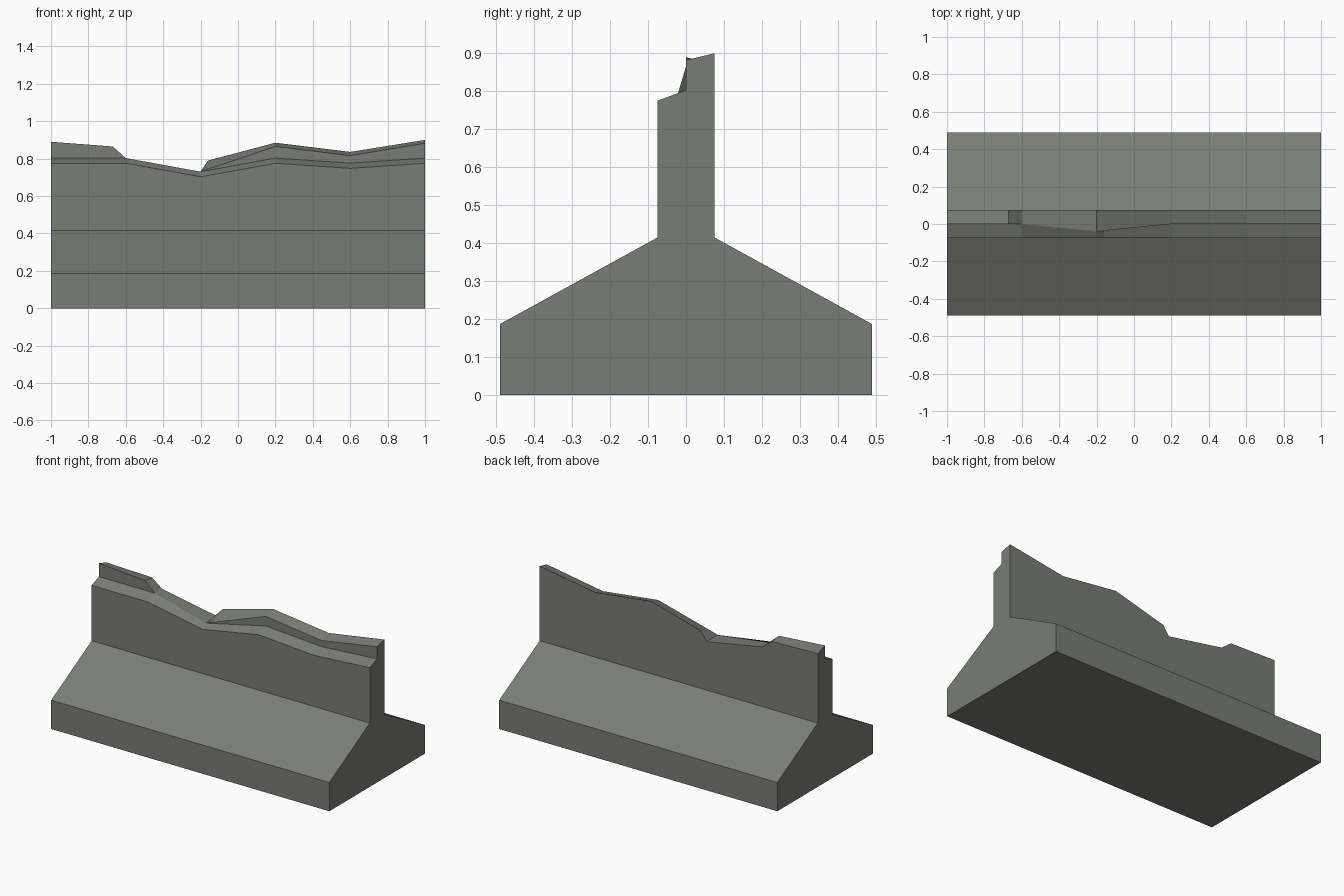
import bpy
import bmesh

if "Cube" in bpy.data.objects:
    bpy.data.objects.remove(bpy.data.objects["Cube"])

concrete = bpy.data.materials.new("weathered grey concrete")
concrete.diffuse_color = (0.195, 0.205, 0.18, 1)
concrete.use_nodes = True
concrete.node_tree.nodes["Principled BSDF"].inputs["Base Color"].default_value = concrete.diffuse_color

# Broken top line, one row per station:
# x, front edge z, ledge y, ledge z, upper edge y, upper edge z, back edge z
STATIONS = [
    (-1.00, 0.775, 0.0, 0.803, 0.0, 0.890, 0.867),
    (-0.67, 0.775, 0.0, 0.803, 0.0, 0.865, 0.857),
    (-0.60, 0.775, 0.0, 0.803, 0.0, 0.803, 0.803),
    (-0.20, 0.703, -0.04, 0.730, -0.04, 0.730, 0.730),
    (-0.16, 0.710, -0.036, 0.737, -0.036, 0.744, 0.790),
    (0.20, 0.775, 0.0, 0.803, 0.0, 0.865, 0.885),
    (0.60, 0.748, 0.0, 0.776, 0.0, 0.816, 0.836),
    (1.00, 0.775, 0.0, 0.803, 0.0, 0.882, 0.900),
]
FOOT, WALL, FOOT_Z, SLOPE_Z = 0.49, 0.075, 0.187, 0.415


def section(x, front, ly, lz, uy, uz, back):
    """Cross-section of footing, sloped shoulders and wall at one station."""
    pts = [(-FOOT, 0), (-FOOT, FOOT_Z), (-WALL, SLOPE_Z), (-WALL, front),
           (ly, lz), (uy, uz), (WALL, back),
           (WALL, SLOPE_Z), (FOOT, FOOT_Z), (FOOT, 0)]
    return [(x, y, z) for y, z in pts]


# Loft the sections into one closed barrier
bm = bmesh.new()
rings = [[bm.verts.new(p) for p in section(*s)] for s in STATIONS]
n = len(rings[0])
for a, b in zip(rings, rings[1:]):
    for i in range(n):
        j = (i + 1) % n
        bm.faces.new((a[i], a[j], b[j], b[i]))
bm.faces.new(rings[0])
bm.faces.new(rings[-1])

# Close the riser where the upper layer has crumbled away
bmesh.ops.remove_doubles(bm, verts=bm.verts, dist=0.002)
bmesh.ops.dissolve_limit(bm, angle_limit=0.002, verts=bm.verts, edges=bm.edges)
bmesh.ops.recalc_face_normals(bm, faces=bm.faces)

mesh = bpy.data.meshes.new("broken_barrier")
bm.to_mesh(mesh)
bm.free()
mesh.materials.append(concrete)
barrier = bpy.data.objects.new("broken_barrier", mesh)
bpy.context.collection.objects.link(barrier)
